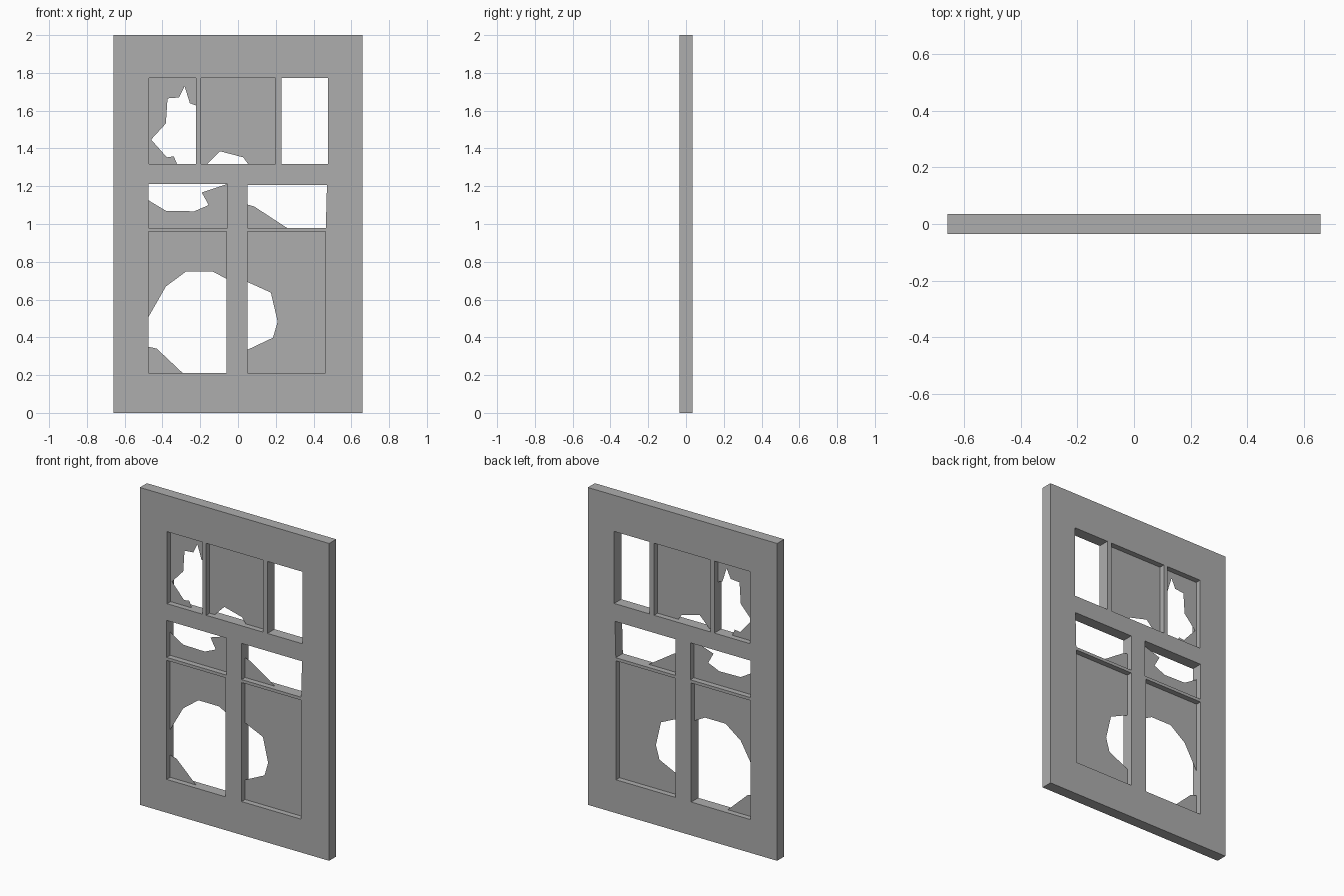
import bpy, bmesh, math
from mathutils import Matrix

cube = bpy.data.objects.get("Cube")
if cube:
    bpy.data.objects.remove(cube, do_unlink=True)

grey = bpy.data.materials.new("plain grey")
grey.use_nodes = True
colour = (0.42, 0.42, 0.42, 1)
grey.diffuse_color = colour
grey.node_tree.nodes["Principled BSDF"].inputs["Base Color"].default_value = colour


def panel(name, outlines, half_depth=0.0):
    """Fill flat outlines (inner ones become holes) and stand them upright."""
    curve = bpy.data.curves.new(name + "_profile", 'CURVE')
    curve.dimensions = '2D'
    curve.fill_mode = 'BOTH'
    curve.extrude = half_depth
    for points in outlines:
        spline = curve.splines.new('POLY')
        spline.points.add(len(points) - 1)
        for p, (x, z) in zip(spline.points, points):
            p.co = (x, z, 0, 1)
        spline.use_cyclic_u = True
    helper = bpy.data.objects.new(name + "_profile", curve)
    bpy.context.collection.objects.link(helper)
    graph = bpy.context.evaluated_depsgraph_get()
    mesh = bpy.data.meshes.new_from_object(helper.evaluated_get(graph))
    bpy.data.objects.remove(helper, do_unlink=True)
    bpy.data.curves.remove(curve)

    bm = bmesh.new()
    bm.from_mesh(mesh)
    bmesh.ops.remove_doubles(bm, verts=bm.verts, dist=1e-5)
    bmesh.ops.transform(bm, verts=bm.verts, matrix=Matrix.Rotation(math.pi / 2, 4, 'X'))
    if half_depth:
        bmesh.ops.recalc_face_normals(bm, faces=bm.faces)
    for f in bm.faces:
        f.smooth = False
        f.material_index = 0
    bm.to_mesh(mesh)
    bm.free()
    mesh.materials.clear()
    mesh.materials.append(grey)
    mesh.name = name
    obj = bpy.data.objects.new(name, mesh)
    bpy.context.collection.objects.link(obj)
    return obj


def rect(x0, x1, z0, z1):
    return [(x0, z0), (x1, z0), (x1, z1), (x0, z1)]


# Openings, corners in order: bottom left, bottom right, top right, top left
top_a = rect(-0.47, -0.222, 1.318, 1.772)
top_b = rect(-0.197, 0.198, 1.318, 1.772)
top_c = rect(0.23, 0.476, 1.318, 1.772)
mid_a = rect(-0.473, -0.055, 0.979, 1.212)
mid_b = [(0.05, 0.979), (0.465, 0.979), (0.471, 1.207), (0.05, 1.207)]
low_a = rect(-0.473, -0.061, 0.21, 0.96)
low_b = rect(0.05, 0.463, 0.21, 0.96)

# Door slab with its seven openings
panel("door_frame", [rect(-0.66, 0.66, 0, 2), top_a, top_b, top_c,
                     mid_a, mid_b, low_a, low_b], 0.035)

# Broken panes: kept corners followed by the jagged edge
panes = {
    "upper_right_pane": [top_a[0], top_a[3], top_a[2],
        (-0.222, 1.627), (-0.255, 1.64), (-0.283, 1.73), (-0.312, 1.67),
        (-0.373, 1.665), (-0.382, 1.532), (-0.46, 1.447), (-0.377, 1.353),
        (-0.34, 1.358), (-0.323, 1.318)],
    "upper_middle_pane": [top_b[0], top_b[3], top_b[2], top_b[1],
        (0.053, 1.318), (0.028, 1.353), (-0.095, 1.385), (-0.162, 1.318)],
    "middle_right_pane": [mid_a[0], mid_a[1], mid_a[2],
        (-0.192, 1.167), (-0.155, 1.1), (-0.232, 1.067), (-0.382, 1.07),
        (-0.473, 1.125)],
    "middle_left_pane": [mid_b[0], (0.26, 0.979), (0.085, 1.093), (0.05, 1.103)],
    "lower_right_pane": [low_a[3], low_a[2],
        (-0.061, 0.71), (-0.133, 0.748), (-0.276, 0.748), (-0.382, 0.669),
        (-0.473, 0.51)],
    "lower_right_shard": [low_a[0], (-0.292, 0.21), (-0.43, 0.34), (-0.473, 0.35)],
    "lower_left_pane": [low_b[0], low_b[1], low_b[2], low_b[3],
        (0.05, 0.693), (0.174, 0.637), (0.21, 0.483), (0.185, 0.398),
        (0.05, 0.334)],
}
for name, outline in panes.items():
    panel(name, [outline])
